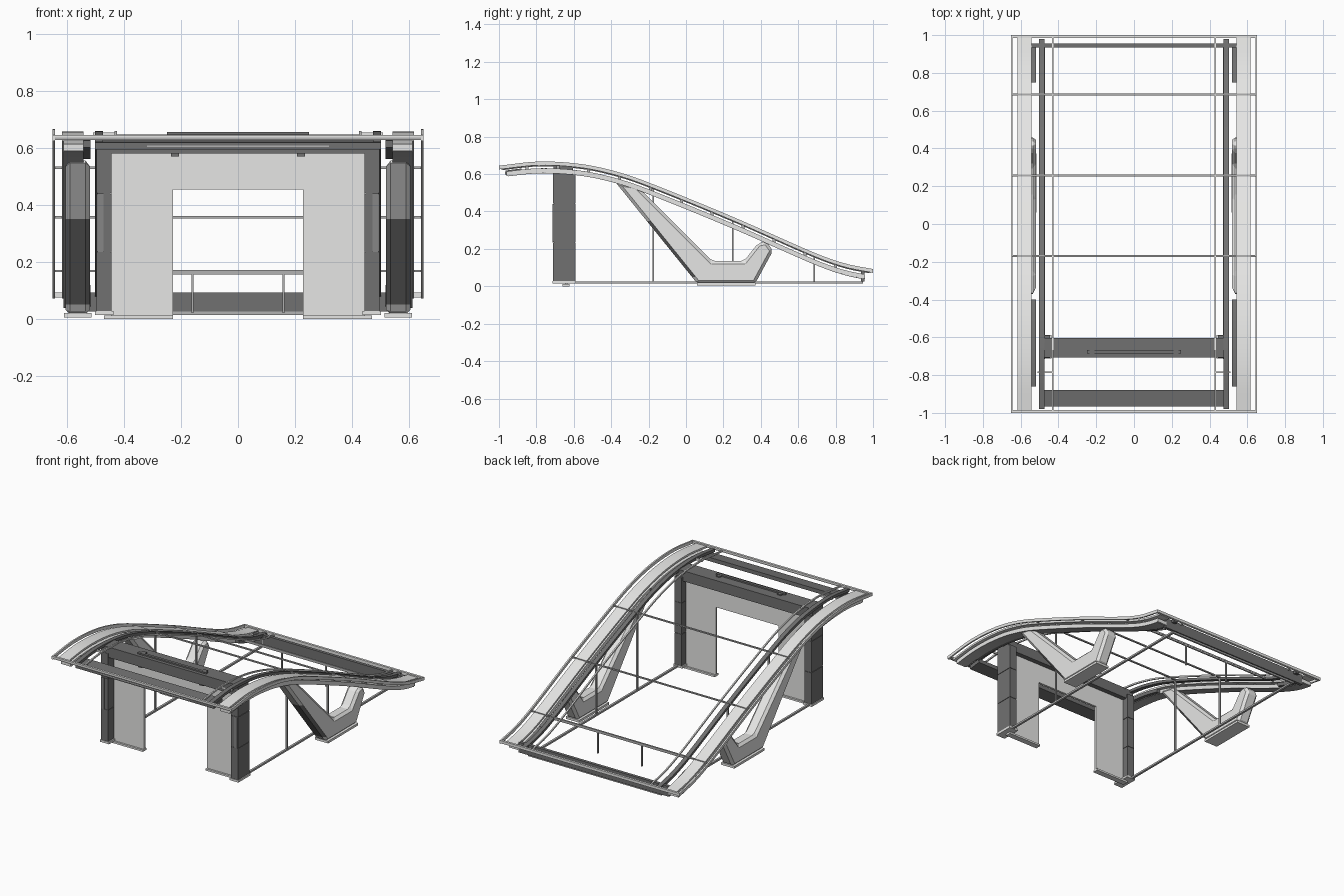
import bpy, bmesh
from mathutils import Vector

cube = bpy.data.objects.get("Cube")
if cube:
    bpy.data.objects.remove(cube, do_unlink=True)


def material(name, rgb):
    m = bpy.data.materials.new(name)
    m.use_nodes = True
    m.diffuse_color = (*rgb, 1)
    m.node_tree.nodes["Principled BSDF"].inputs["Base Color"].default_value = (*rgb, 1)
    return m


LIGHT = material("light grey", (0.79, 0.79, 0.78))
MID = material("mid grey", (0.45, 0.45, 0.45))
SLATE = material("slate grey", (0.24, 0.24, 0.24))
DARK = material("dark grey", (0.165, 0.165, 0.165))

# Roof line: height of the rim along the depth
ROOF = [(-1, .645), (-.78, .667), (-.55, .652), (-.35, .607), (-.17, .543),
        (.26, .367), (.69, .178), (.85, .122), (1, .092)]


def roof(y):
    """Smooth height of the roof at depth y (cubic Hermite)."""
    def slope(k):
        a, b = ROOF[max(k - 1, 0)], ROOF[min(k + 1, len(ROOF) - 1)]
        return (b[1] - a[1]) / (b[0] - a[0])
    i = 0
    while i < len(ROOF) - 2 and y > ROOF[i + 1][0]:
        i += 1
    (y0, z0), (y1, z1) = ROOF[i], ROOF[i + 1]
    h = y1 - y0
    t = (y - y0) / h
    return ((2*t**3 - 3*t**2 + 1) * z0 + (t**3 - 2*t**2 + t) * h * slope(i)
            + (3*t**2 - 2*t**3) * z1 + (t**3 - t**2) * h * slope(i + 1))


def finish(name, bm, *mats):
    bmesh.ops.recalc_face_normals(bm, faces=bm.faces)
    me = bpy.data.meshes.new(name)
    bm.to_mesh(me)
    bm.free()
    for m in mats:
        me.materials.append(m)
    ob = bpy.data.objects.new(name, me)
    bpy.context.collection.objects.link(ob)
    return ob


def box(name, xs, ys, zs, mat):
    bm = bmesh.new()
    bmesh.ops.create_cube(bm, size=1)
    for v in bm.verts:
        v.co = Vector([(r[0] + r[1]) / 2 + c * (r[1] - r[0])
                       for r, c in zip((xs, ys, zs), v.co)])
    return finish(name, bm, mat)


def sides(s, xs):
    return sorted((s * xs[0], s * xs[1]))


def strip(name, xs, ys, drop, mat, steps=48):
    """Box section swept along the roof line; drop = depth of top and bottom below it."""
    bm = bmesh.new()
    rings = []
    for k in range(steps + 1):
        y = ys[0] + (ys[1] - ys[0]) * k / steps
        z = roof(y)
        rings.append([bm.verts.new((x, y, z - d)) for x, d in
                      ((xs[0], drop[0]), (xs[1], drop[0]), (xs[1], drop[1]), (xs[0], drop[1]))])
    for a, b in zip(rings, rings[1:]):
        for j in range(4):
            bm.faces.new((a[j], a[(j + 1) % 4], b[(j + 1) % 4], b[j]))
    bm.faces.new(rings[0])
    bm.faces.new(rings[-1])
    ob = finish(name, bm, mat)
    bpy.context.view_layer.objects.active = ob
    ob.select_set(True)
    bpy.ops.object.shade_smooth_by_angle()
    ob.select_set(False)
    return ob


LEG = [(.06, .015), (.37, .015), (.465, .19), (.43, .24), (.385, .23), (.31, .135),
       (.14, .135), (-.26, .535), (-.38, .56)]


def leg(name, xs):
    """Chamfered forked leg whose front underside is dark between two heights."""
    bm = bmesh.new()
    face = bm.faces.new([bm.verts.new((xs[0], y, z)) for y, z in LEG])
    out = bmesh.ops.extrude_face_region(bm, geom=[face])
    for v in out["geom"]:
        if isinstance(v, bmesh.types.BMVert):
            v.co.x = xs[1]
    bmesh.ops.recalc_face_normals(bm, faces=bm.faces)
    bmesh.ops.bevel(bm, geom=bm.edges[:], offset=.016, segments=1, affect='EDGES')
    for z in (.05, .35):
        bmesh.ops.bisect_plane(bm, geom=bm.verts[:] + bm.edges[:] + bm.faces[:],
                               plane_co=(0, 0, z), plane_no=(0, 0, 1))
    bm.normal_update()
    for f in bm.faces:
        height = f.calc_center_median().z
        if f.normal.y < -.3 and f.normal.z < -.2 and .05 < height < .35:
            f.material_index = 1
    finish(name, bm, LIGHT, DARK)


for s, side in ((1, "left"), (-1, "right")):
    # Curved roof beams
    strip(side + "_outer_rim", sides(s, (.642, .652)), (-1, 1), (0, .02), LIGHT)
    strip(side + "_roof_cap", sides(s, (.542, .618)), (-.99, .99), (.01, .022), LIGHT)
    strip(side + "_lower_beam", sides(s, (.542, .613)), (-.96, .957), (.036, .06), LIGHT)
    strip(side + "_beam_underside", sides(s, (.542, .613)), (-.95, .95), (.06, .063), MID)
    strip(side + "_front_inner_strip", sides(s, (.518, .542)), (-.86, -.4), (.036, .06), DARK)
    strip(side + "_back_inner_strip", sides(s, (.518, .542)), (.75, .95), (.036, .06), DARK)
    strip(side + "_inner_rail", sides(s, (.474, .502)), (-.98, .98), (.008, .026), DARK)
    strip(side + "_thin_rail", sides(s, (.425, .434)), (-.99, .99), (.008, .018), LIGHT)

    # Small spacers between the beam layers
    for k in range(11):
        y = -.85 + k * .165
        z = roof(y)
        box(side + "_spacer", sides(s, (.57, .60)), (y - .008, y + .008),
            (z - .045, z - .015), MID)
    box(side + "_bracket", sides(s, (.43, .51)), (-.79, -.78),
        (roof(-.785) - .025, roof(-.785) - .012), LIGHT)

    # Forked legs
    leg(side + "_leg", sides(s, (.52, .606)))
    box(side + "_leg_foot", sides(s, (.515, .612)), (.06, .372), (.005, .02), LIGHT)

    # Gate columns in three segments
    for z0, z1 in ((.028, .234), (.237, .439), (.442, .605)):
        box(side + "_column_segment", sides(s, (.445, .497)), (-.71, -.59), (z0, z1), DARK)
    box(side + "_column_core", sides(s, (.448, .494)), (-.707, -.593), (.028, .6), DARK)
    box(side + "_column_panel", sides(s, (.472, .494)), (-.714, -.71), (.235, .44), SLATE)
    box(side + "_column_foot", sides(s, (.437, .502)), (-.713, -.587), (.014, .028), LIGHT)

    # Gate wall leg
    box(side + "_gate_wall", sides(s, (.228, .446)), (-.648, -.634), (0, .58), LIGHT)
    box(side + "_wall_base", sides(s, (.228, .47)), (-.66, -.622), (0, .012), LIGHT)

    # Ground bar and side posts
    box(side + "_ground_bar", sides(s, (.47, .484)), (-.59, .945), (.014, .026), MID)
    for y in (-.175, .25):
        box(side + "_side_post", sides(s, (.472, .482)), (y - .005, y + .005),
            (.02, roof(y) - .02), MID)
    box(side + "_end_post", sides(s, (.472, .482)), (.935, .945), (.02, roof(.94) - .02), MID)

    # Back railing post
    box(side + "_railing_post", sides(s, (.156, .164)), (.681, .689), (.02, .165), MID)

    # Canopy fittings
    box(side + "_canopy_bar_mount", sides(s, (.208, .236)), (-.687, -.648), (.645, .655), DARK)
    box(side + "_canopy_clip", sides(s, (.208, .236)), (-.7, -.68), (.57, .585), DARK)

# Gate lintel and canopy
box("gate_lintel", (-.228, .228), (-.648, -.634), (.455, .58), LIGHT)
box("gate_canopy", (-.497, .497), (-.708, -.603), (.58, .648), DARK)
box("canopy_bar", (-.25, .25), (-.686, -.668), (.648, .657), DARK)

# Front and back cross members
box("front_rim", (-.652, .652), (-1, -.985), (.636, .645), LIGHT)
box("front_rim_lower", (-.652, .652), (-.998, -.987), (.628, .636), MID)
box("back_rim", (-.652, .652), (.985, 1), (.075, .093), LIGHT)
strip("front_cross_panel", (-.502, .502), (-.965, -.88), (.03, .055), DARK, 6)
box("front_light_strip", (-.32, .32), (-.967, -.962), (.603, .609), MID)
box("back_cross_panel", (-.545, .545), (.935, .955), (.025, .092), DARK)

# Thin roof crossbars and the back railing
for y in (-.17, .257, .685):
    z = roof(y) - .012
    box("roof_crossbar", (-.645, .645), (y - .005, y + .005), (z - .004, z + .004), MID)
box("back_railing", (-.48, .48), (.681, .689), (.155, .164), MID)
box("back_ground_bar", (-.484, .484), (.935, .947), (.014, .026), MID)
